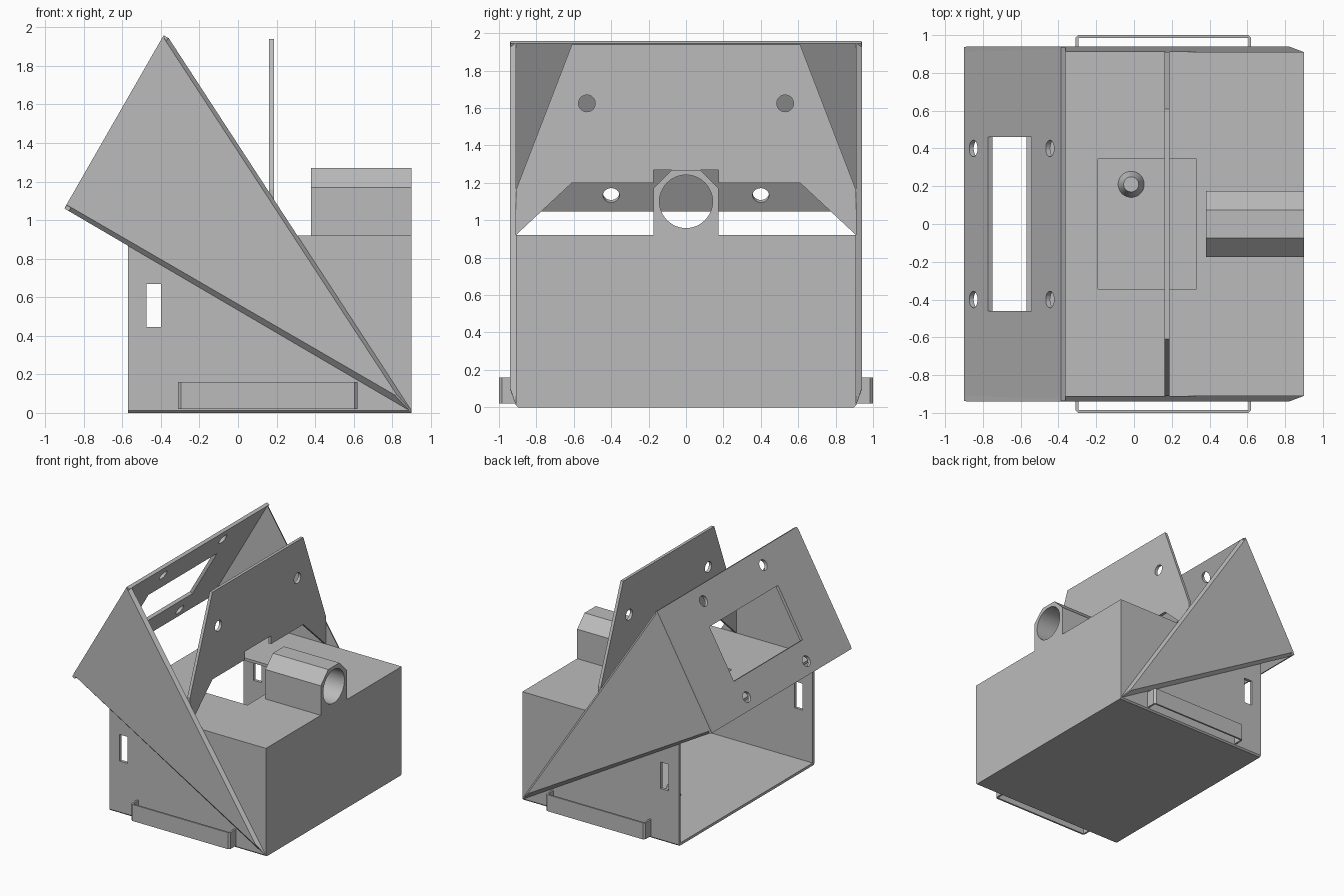
import bpy, bmesh, math
from mathutils import Vector

if "Cube" in bpy.data.objects:
    bpy.data.objects.remove(bpy.data.objects["Cube"])

grey = bpy.data.materials.new("plain_grey")
grey.diffuse_color = (0.5, 0.5, 0.5, 1)
grey.use_nodes = True
grey.node_tree.nodes["Principled BSDF"].inputs["Base Color"].default_value = grey.diffuse_color


def loft(name, a, b):
    """Solid between two matching polygon loops."""
    bm = bmesh.new()
    va = [bm.verts.new(p) for p in a]
    vb = [bm.verts.new(p) for p in b]
    bm.faces.new(va)
    bm.faces.new(vb[::-1])
    n = len(a)
    for i in range(n):
        j = (i + 1) % n
        bm.faces.new((va[i], vb[i], vb[j], va[j]))
    bmesh.ops.recalc_face_normals(bm, faces=bm.faces)
    me = bpy.data.meshes.new(name)
    bm.to_mesh(me)
    bm.free()
    me.materials.append(grey)
    ob = bpy.data.objects.new(name, me)
    bpy.context.collection.objects.link(ob)
    return ob


def along_x(name, pts, x0, x1):
    return loft(name, [(x0, y, z) for y, z in pts], [(x1, y, z) for y, z in pts])


def box(name, x0, x1, y0, y1, z0, z1):
    return along_x(name, [(y0, z0), (y1, z0), (y1, z1), (y0, z1)], x0, x1)


def rod(name, c, axis, r0, r1, length, n=32):
    """Round or tapered rod centred on c."""
    axis = Vector(axis).normalized()
    u = axis.orthogonal().normalized()
    v = axis.cross(u)
    ring = lambda r, s: [Vector(c) + axis * s * length / 2 + r * (u * math.cos(t) + v * math.sin(t))
                         for t in (2 * math.pi * i / n for i in range(n))]
    return loft(name, ring(r0, -1), ring(r1, 1))


def cut(ob, *cutters):
    bpy.context.view_layer.objects.active = ob
    for c in cutters:
        m = ob.modifiers.new("cut", 'BOOLEAN')
        m.operation, m.solver, m.object = 'DIFFERENCE', 'EXACT', c
        bpy.ops.object.modifier_apply(modifier=m.name)
        bpy.data.objects.remove(c)


def smooth(ob):
    bpy.ops.object.select_all(action='DESELECT')
    ob.select_set(True)
    bpy.context.view_layer.objects.active = ob
    bpy.ops.object.shade_smooth_by_angle(angle=math.radians(30))


# Housing: open on the left, softened lower edges, slots in the side walls, opening in the top
e = 0.012
profile = [(-0.91 + e, 0), (0.91 - e, 0), (0.91, e), (0.91, 0.92), (-0.91, 0.92), (-0.91, e)]
housing = along_x("housing", profile, -0.57, 0.9)
cut(housing,
    box("c", -0.7, 0.875, -0.885, 0.885, 0.022, 0.897),
    box("c", -0.475, -0.4, -1.2, 1.2, 0.445, 0.67),
    box("c", -0.19, 0.33, -0.345, 0.345, 0.8, 1.1))

# Tapered stud on the floor
smooth(rod("floor_stud", (-0.015, 0.21, 0.06), (0, 0, 1), 0.07, 0.04, 0.08))

# Triangular cheeks with sloped long edges
inner = [(-0.9, 1.06), (-0.385, 1.958), (-0.36, 1.945), (0.9, 0.012), (0.89, 0.012)]
outer = [(-0.89, 1.08), (-0.39, 1.952), (-0.385, 1.945), (0.82, 0.1), (0.81, 0.095)]
for s, label in ((-1, "front"), (1, "back")):
    loft(label + "_cheek", [(x, s * 0.91, z) for x, z in inner],
         [(x, s * 0.94, z) for x, z in outer])

# Slanted panel with a window and four screw holes
along = Vector((0.497, 0, 0.868))
normal = Vector((0.868, 0, -0.497))
base = Vector((-0.9, 0, 1.06))


def slab(name, t0, t1, w, d0, d1):
    def side(y):
        return [base + along * t + normal * d + Vector((0, y, 0))
                for t, d in ((t0, d0), (t1, d0), (t1, d1), (t0, d1))]
    return loft(name, side(-w), side(w))


panel = slab("slanted_panel", 0, 1.035, 0.938, 0, 0.027)
cut(panel, slab("c", 0.257, 0.72, 0.46, -0.1, 0.1),
    *[rod("c", base + along * t + Vector((0, y, 0)), normal, 0.044, 0.044, 0.2)
      for t in (0.1, 0.915) for y in (-0.4, 0.4)])

# Upright plate with two holes and a notch over the tube mount
half = [(0.175, 1.27), (0.175, 1.2), (0.61, 1.2), (0.91, 0.92), (0.91, 1.16), (0.61, 1.94)]
plate = along_x("upright_plate", half + [(-y, z) for y, z in half[::-1]], 0.162, 0.187)
cut(plate, *[rod("c", (0.17, y, 1.625), (1, 0, 0), 0.045, 0.045, 0.2) for y in (-0.53, 0.53)])

# Tube mount with chamfered top and a round bore
mount = along_x("tube_mount", [(-0.175, 0.915), (0.175, 0.915), (0.175, 1.17), (0.075, 1.27),
                               (-0.075, 1.27), (-0.175, 1.17)], 0.38, 0.9)
cut(mount, rod("c", (0.64, 0, 1.1), (1, 0, 0), 0.142, 0.142, 1, 48))
smooth(mount)

# Strap loops low on both sides
strap = [(-0.31, 0.905), (-0.31, 0.985), (-0.295, 1.0), (0.605, 1.0), (0.62, 0.985), (0.62, 0.905),
         (0.605, 0.905), (0.605, 0.985), (-0.295, 0.985), (-0.295, 0.905)]
for s, label in ((-1, "front"), (1, "back")):
    loft(label + "_strap_loop", [(x, s * y, 0.02) for x, y in strap],
         [(x, s * y, 0.16) for x, y in strap])
